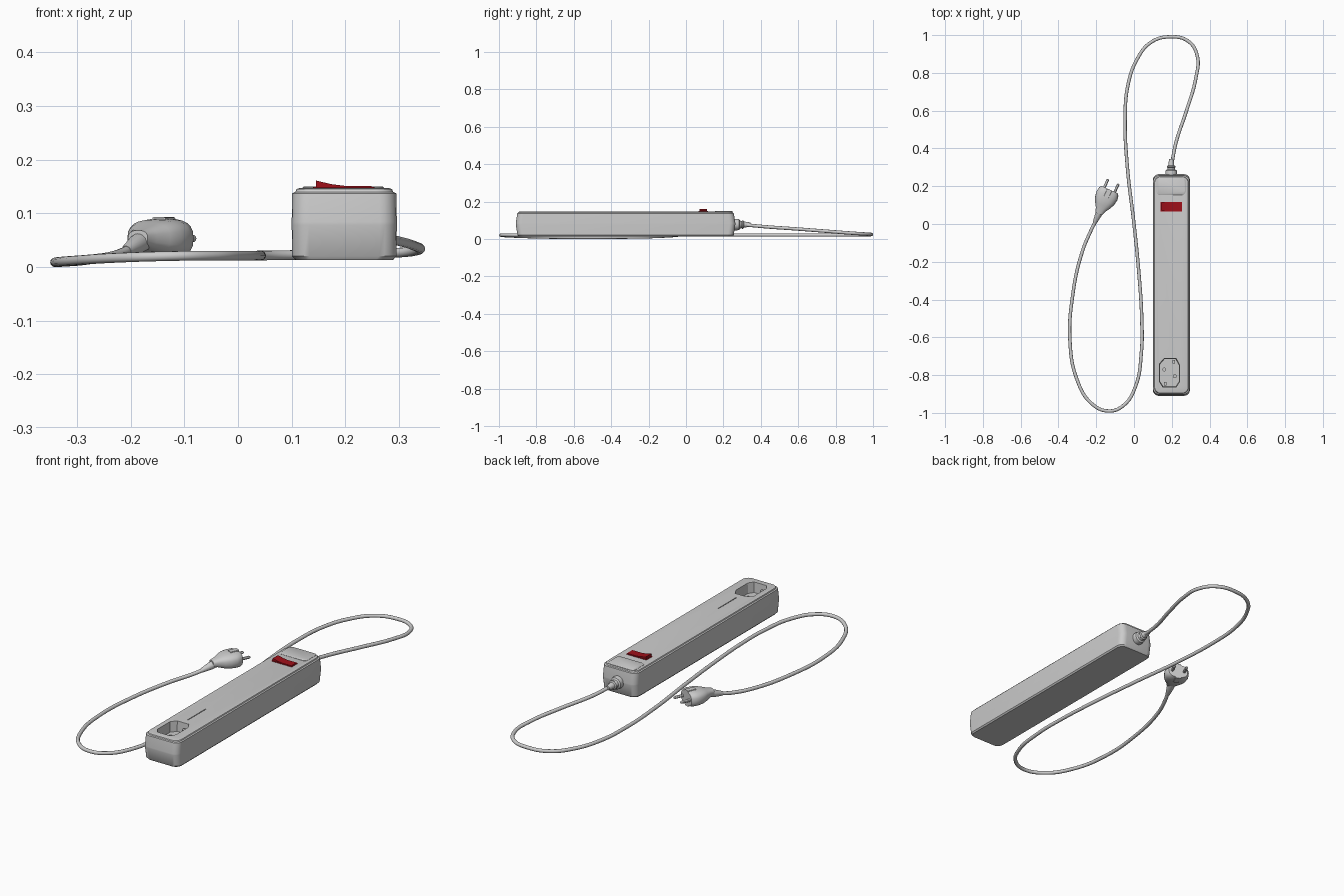
import bpy, bmesh, math
from mathutils import Vector

if "Cube" in bpy.data.objects:
    bpy.data.objects.remove(bpy.data.objects["Cube"])


def finish(ob, angle=30):
    for o in bpy.context.selected_objects:
        o.select_set(False)
    ob.select_set(True)
    bpy.context.view_layer.objects.active = ob
    for m in list(ob.modifiers):
        bpy.ops.object.modifier_apply(modifier=m.name)
    bpy.ops.object.shade_smooth_by_angle(angle=math.radians(angle))
    return ob


def loft(name, rings):
    """Skin a list of equal-length closed rings and cap both ends."""
    bm = bmesh.new()
    vs = [[bm.verts.new(p) for p in r] for r in rings]
    n = len(vs[0])
    for a, b in zip(vs, vs[1:]):
        for i in range(n):
            bm.faces.new((a[i], a[(i + 1) % n], b[(i + 1) % n], b[i]))
    bm.faces.new(vs[0][::-1])
    bm.faces.new(vs[-1])
    bmesh.ops.recalc_face_normals(bm, faces=bm.faces)
    me = bpy.data.meshes.new(name)
    bm.to_mesh(me)
    bm.free()
    ob = bpy.data.objects.new(name, me)
    bpy.context.collection.objects.link(ob)
    return ob


def rounded_rect(cx, cy, z, hw, hl, r, seg=5):
    pts = []
    for k, (sx, sy) in enumerate([(1, 1), (-1, 1), (-1, -1), (1, -1)]):
        for i in range(seg + 1):
            a = math.pi / 2 * (k + i / seg)
            pts.append((cx + sx * (hw - r) + r * math.cos(a),
                        cy + sy * (hl - r) + r * math.sin(a), z))
    return pts


def along(origin, axis, side, up, profile, n=20, power=1.0):
    """Superellipse rings (s, half width, half height) along an axis."""
    def sp(v):
        return math.copysign(abs(v) ** power, v)
    rings = []
    for s, w, h in profile:
        rings.append([origin + axis * s + side * (w * sp(math.cos(2 * math.pi * i / n)))
                      + up * (h * sp(math.sin(2 * math.pi * i / n))) for i in range(n)])
    return rings


def cut(ob, name, rings):
    c = loft(name, rings)
    c.hide_render = True
    m = ob.modifiers.new(name, 'BOOLEAN')
    m.operation, m.object, m.solver = 'DIFFERENCE', c, 'EXACT'
    finish(ob)
    bpy.data.objects.remove(c)


UP, X, Y = Vector((0, 0, 1)), Vector((1, 0, 0)), Vector((0, 1, 0))

# Housing: stacked rounded rectangles, widest at the mid seam
CX, CY = 0.198, -0.323
levels = [(0.013, 0.007, 0.014), (0.020, 0.001, 0.009), (0.078, 0, 0), (0.084, 0, 0),
          (0.137, 0.001, 0.008), (0.140, 0.007, 0.013), (0.145, 0.009, 0.015),
          (0.147, 0.015, 0.021)]
housing = loft("housing", [rounded_rect(CX, CY, z, 0.098 - ix, 0.587 - iy, 0.032)
                           for z, ix, iy in levels])

# Socket well with chamfered corners
SX, SY, FLOOR = 0.188, -0.788, 0.095
outline = [(-.036, -.077), (.036, -.077), (.053, -.05), (.053, .045), (.036, .077),
           (-.03, .077), (-.053, .05), (-.053, -.05)]
cut(housing, "socket_cutter", [[(SX + x * k, SY + y * k, z) for x, y in outline]
                               for z, k in ((FLOOR, 0.94), (0.17, 1.0))])
# Pin holes on the diagonal, and the narrow groove in the lid
for s in (-1, 1):
    o = Vector((SX + s * 0.028, SY - s * 0.018, 0.0))
    cut(housing, "pin_hole_cutter", along(o, UP, X, Y, [(0.06, .008, .008), (0.11, .008, .008)], 12))
cut(housing, "groove_cutter", [rounded_rect(0.192, -0.603, z, 0.002, 0.073, 0.0015, 2)
                               for z in (0.143, 0.16)])

# Earth clips on the socket walls
for s in (-1, 1):
    o = Vector((SX + s * 0.022, SY + s * 0.058, 0))
    finish(loft("socket_earth_clip", [rounded_rect(o.x, o.y, z, 0.007, 0.009, 0.002, 2)
                                      for z in (0.09, 0.125)]))

# Label plate near the cord end
finish(loft("label_plate", [rounded_rect(0.196, 0.201, z, 0.076 - i, 0.047 - i, 0.016)
                            for z, i in ((0.14, 0), (0.148, 0), (0.150, 0.003))]))

# Red rocker switch with its frame
red = bpy.data.materials.new("switch_red")
red.diffuse_color = (0.35, 0.005, 0.01, 1)
red.use_nodes = True
red.node_tree.nodes["Principled BSDF"].inputs["Base Color"].default_value = red.diffuse_color
frame = loft("switch_frame", [rounded_rect(0.197, 0.092, z, 0.057, 0.025, 0.002, 2)
                              for z in (0.14, 0.149)])
rocker_profile = [(.145, .14), (.145, .161), (.175, .154), (.20, .151), (.249, .151), (.249, .14)]
rocker = loft("switch_rocker", [[(x, y, z) for x, z in rocker_profile] for y in (0.071, 0.113)])
for ob in (frame, rocker):
    ob.data.materials.append(red)
    finish(ob, 20)

# Cord outlet gland on the back end
gland = [(0.25, .030), (.272, .031), (.284, .029), (.289, .021), (.297, .019), (.301, .023),
         (.307, .022), (.311, .016), (.335, .0125), (.345, .010)]
finish(loft("cord_gland", along(Vector((0.197, 0, 0.077)), Y, X, UP, [(s, r, r) for s, r in gland])))

# Plug: flattened body tapering into a sleeve, tilted slightly towards the floor
D = Vector((0.41, 0.91, 0.0)).normalized()
P = Vector((D.y, -D.x, 0))
O = Vector((-0.129, 0.182, 0.053))
body = [(-.14, .020, .015), (-.115, .028, .021), (-.09, .044, .029), (-.065, .055, .035),
        (-.035, .060, .037), (-.012, .056, .037), (0, .047, .034)]
finish(loft("plug_body", along(O, D, P, UP, body, 24, 0.75)))
T = (D + UP * 0.25).normalized()
sleeve = [(-.2, .010), (-.19, .012), (-.15, .018), (-.12, .019)]
finish(loft("plug_sleeve", along(O + UP * 0.025, T, P, T.cross(P).normalized(),
                                 [(s, r, r) for s, r in sleeve])))
for s in (-1, 1):
    finish(loft("plug_pin", along(O + P * (s * 0.030), D, P, UP,
                                  [(-.02, .007, .007), (.043, .007, .007), (.048, .004, .004)], 12)))
    finish(loft("plug_earth_clip", along(O + UP * (s * 0.035), D, P, UP,
                                         [(-.045, .014, .005), (.0, .014, .005)], 8, 0.3)))

# Cord: one long looping tube
path = [(.197, .30, .077), (.222, .43, .065), (.278, .60, .053), (.327, .77, .040),
        (.335, .89, .031), (.288, .967, .026), (.19, .991, .024), (.09, .962, .022),
        (.015, .87, .021), (-.033, .73, .021), (-.047, .55, .021), (-.035, .30, .021),
        (0, 0, .021), (.025, -.25, .021), (.041, -.5, .021), (.039, -.68, .021),
        (.008, -.86, .021), (-.055, -.96, .021), (-.135, -.99, .020), (-.225, -.95, .017),
        (-.303, -.82, .012), (-.339, -.62, .009), (-.325, -.38, .0095), (-.275, -.15, .014),
        (-.228, -.035, .022), (-.203, .015, .032), (-.19, .045, .039)]
cu = bpy.data.curves.new("cord", 'CURVE')
cu.dimensions = '3D'
cu.bevel_depth, cu.bevel_resolution, cu.resolution_u = 0.009, 4, 8
cu.use_fill_caps = True
sp = cu.splines.new('BEZIER')
sp.bezier_points.add(len(path) - 1)
for bp, co in zip(sp.bezier_points, path):
    bp.co = co
    bp.handle_left_type = bp.handle_right_type = 'AUTO'
cord = bpy.data.objects.new("cord", cu)
bpy.context.collection.objects.link(cord)
for o in bpy.context.selected_objects:
    o.select_set(False)
cord.select_set(True)
bpy.context.view_layer.objects.active = cord
bpy.ops.object.convert(target='MESH')
finish(bpy.context.view_layer.objects.active, 40)
